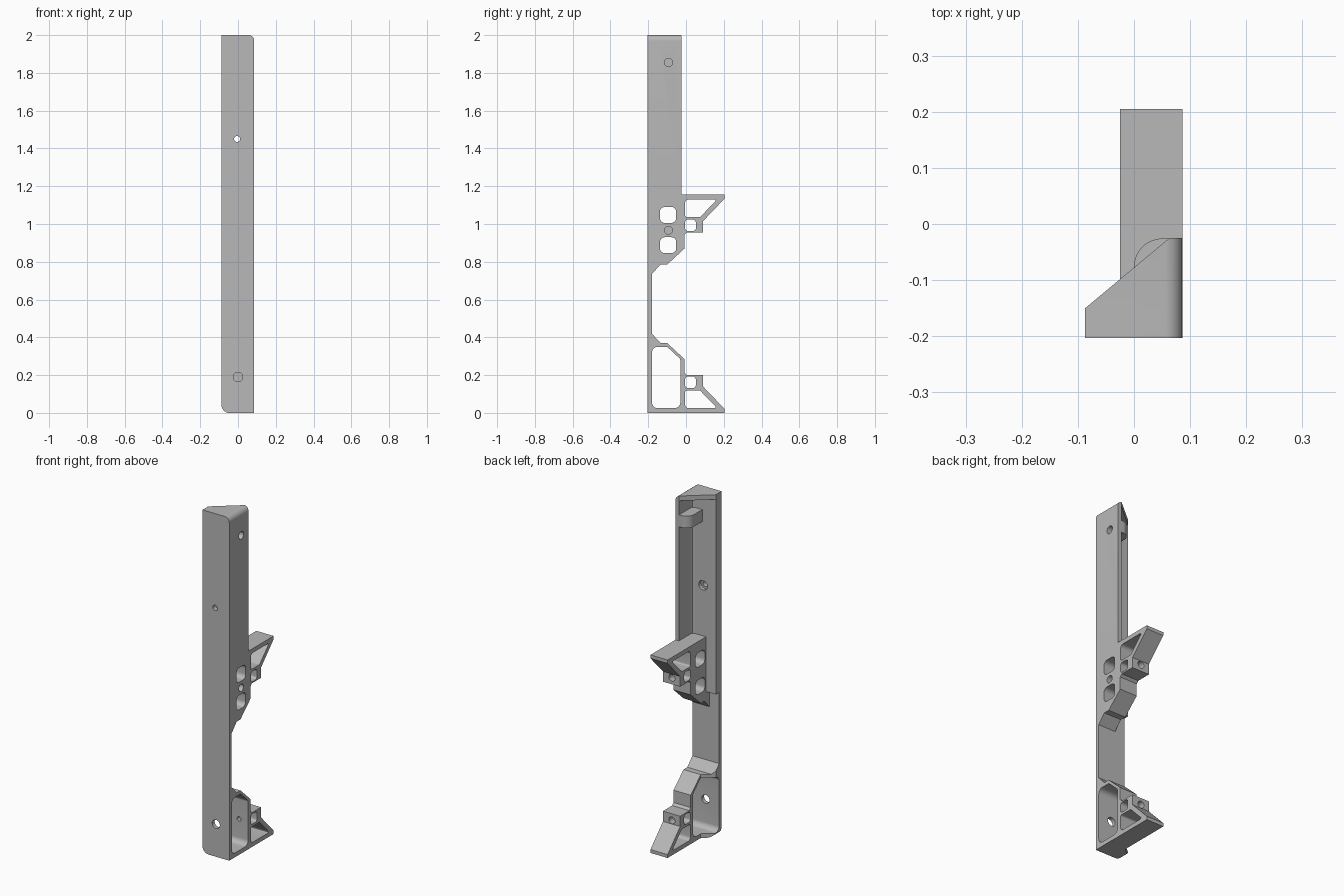
import bpy, bmesh, math
from mathutils import Vector

cube = bpy.data.objects.get("Cube")
if cube:
    bpy.data.objects.remove(cube, do_unlink=True)

grey = bpy.data.materials.new("plain grey")
grey.use_nodes = True
grey.diffuse_color = (0.48, 0.48, 0.48, 1)
bsdf = next(n for n in grey.node_tree.nodes if n.type == 'BSDF_PRINCIPLED')
bsdf.inputs["Base Color"].default_value = grey.diffuse_color

LEFT, RIGHT, FRONT, TOP = 0.086, -0.087, -0.203, 2.0
INNER = -0.025          # inner face of the brackets
MIRROR = 1.155          # the upper bracket is the lower one flipped in height


def prism(name, pts, axis, lo, hi):
    """Extrude a flat outline along an axis."""
    place = {'x': lambda p, t: (t, p[0], p[1]),
             'y': lambda p, t: (p[0], t, p[1]),
             'z': lambda p, t: (p[0], p[1], t)}[axis]
    bm = bmesh.new()
    a = [bm.verts.new(place(p, lo)) for p in pts]
    b = [bm.verts.new(place(p, hi)) for p in pts]
    bm.faces.new(a)
    bm.faces.new(b)
    for i in range(len(pts)):
        j = (i + 1) % len(pts)
        bm.faces.new((a[i], a[j], b[j], b[i]))
    bmesh.ops.recalc_face_normals(bm, faces=bm.faces)
    mesh = bpy.data.meshes.new(name)
    bm.to_mesh(mesh)
    bm.free()
    mesh.materials.append(grey)
    ob = bpy.data.objects.new(name, mesh)
    bpy.context.collection.objects.link(ob)
    return ob


def rect(a0, a1, b0, b1):
    return [(a0, b0), (a1, b0), (a1, b1), (a0, b1)]


def circle(u, v, r, n=24):
    return [(u + r * math.cos(math.tau * i / n), v + r * math.sin(math.tau * i / n))
            for i in range(n)]


def rounded(pts, radii, steps=6):
    """Replace corners by arcs; radii is one number or one per corner."""
    if not isinstance(radii, (list, tuple)):
        radii = [radii] * len(pts)
    out = []
    for i, r in enumerate(radii):
        p = Vector(pts[i])
        if r == 0:
            out.append(tuple(p))
            continue
        before, after = Vector(pts[i - 1]) - p, Vector(pts[(i + 1) % len(pts)]) - p
        half = before.angle(after) / 2
        cut = r / math.tan(half)
        centre = p + (before.normalized() + after.normalized()).normalized() * r / math.sin(half)
        start = p + before.normalized() * cut - centre
        end = p + after.normalized() * cut - centre
        for k in range(steps + 1):
            t = k / steps
            d = (start * (1 - t) + end * t).normalized()
            out.append(tuple(centre + d * r))
    return out


def combine(ob, tool, operation):
    """Apply a boolean and remove the tool object."""
    mod = ob.modifiers.new(operation, 'BOOLEAN')
    mod.operation, mod.solver, mod.object = operation, 'EXACT', tool
    bpy.ops.object.select_all(action='DESELECT')
    bpy.context.view_layer.objects.active = ob
    ob.select_set(True)
    bpy.ops.object.modifier_apply(modifier=mod.name)
    bpy.data.objects.remove(tool, do_unlink=True)


def cut(ob, pts, axis, lo, hi):
    combine(ob, prism("cutter", pts, axis, lo, hi), 'DIFFERENCE')


def trim_to_front(ob):
    """Round the two corners seen from the front."""
    shape = rounded(rect(RIGHT, LEFT, 0, TOP), [0.04, 0, 0.03, 0])
    combine(ob, prism("cutter", shape, 'y', -0.5, 0.5), 'INTERSECT')


# Front frame: thin plate, thick backing, side wall with fillet, slanted cap
frame = prism("front_frame", rect(RIGHT, LEFT, 0, TOP), 'y', FRONT, -0.181)
backing = rect(RIGHT, LEFT, 0.835, TOP)
combine(frame, prism("backing", backing, 'y', -0.195, -0.15), 'UNION')
wall = [(LEFT, -0.19), (LEFT, INNER), (0.063, INNER), (0.063, -0.135),
        (0.058, -0.145), (0.048, -0.151), (0.048, -0.19)]
combine(frame, prism("wall", wall, 'z', 1.14, TOP), 'UNION')
cap = [(RIGHT, -0.19), (LEFT, -0.19), (LEFT, INNER), (0.063, INNER), (RIGHT, -0.15)]
combine(frame, prism("cap", cap, 'z', 1.972, TOP), 'UNION')

# Rounded screw boss below the cap
boss = rounded([(0, -0.16), (0.07, -0.16), (0.07, INNER - 0.001), (0, INNER - 0.001)],
               [0, 0, 0, 0.05], 10)
combine(frame, prism("boss", boss, 'z', 1.82, 1.89), 'UNION')
trim_to_front(frame)

# Screw holes of the frame
cut(frame, circle(-0.005, 1.45, 0.016), 'y', -0.3, 0)
cut(frame, circle(-0.005, 1.45, 0.028), 'y', -0.172, 0)
cut(frame, circle(0, 0.19, 0.025), 'y', -0.3, 0)
cut(frame, circle(-0.093, 1.855, 0.022), 'x', 0.025, 0.2)

# Bracket side profile and its openings, as (y, z)
profile = [(-0.19, 0), (0.205, 0), (0.205, 0.02), (0.09, 0.14), (0.09, 0.2),
           (0.005, 0.2), (-0.008, 0.213), (-0.008, 0.285), (-0.1, 0.37),
           (-0.135, 0.37), (-0.181, 0.42), (-0.19, 0.42)]
triangle = rounded([(-0.005, 0.025), (0.165, 0.025), (0.075, 0.118), (-0.005, 0.118)],
                   [0.02, 0.006, 0.008, 0.01])
window = rounded(rect(-0.005, 0.052, 0.132, 0.192), 0.015)
pocket = rounded([(-0.18, 0.025), (-0.03, 0.025), (-0.03, 0.285), (-0.1, 0.35), (-0.18, 0.35)],
                 [0.03, 0.03, 0.02, 0.02, 0.03])
slots = [rounded(rect(-0.138, -0.052, z - 0.042, z + 0.042), 0.025) for z in (0.107, 0.267)]


def bracket(name, flip, inner, openings):
    def place(pts):
        return [(y, MIRROR - z) if flip else (y, z) for y, z in pts]
    ob = prism(name, place(profile), 'x', inner, LEFT)
    for shape in openings:
        cut(ob, place(shape), 'x', -0.3, 0.3)
    # Screw hole from the rear stub inward
    z = MIRROR - 0.162 if flip else 0.162
    cut(ob, circle(0.028, z, 0.02), 'y', 0.03, 0.2)
    cut(ob, circle(0.028, z, 0.013), 'y', -0.06, 0.1)
    return ob


upper = bracket("upper_bracket", True, INNER, [triangle, window] + slots)
cut(upper, circle(-0.093, 0.967, 0.021), 'x', 0.02, 0.2)

# Lower bracket widens along a slant toward the front plate
lower = bracket("lower_bracket", False, RIGHT, [triangle, window, pocket])
slant = [(RIGHT, -0.3), (0.2, -0.3), (0.2, 0.3), (INNER, 0.3), (INNER, -0.1), (RIGHT, -0.15)]
combine(lower, prism("cutter", slant, 'z', -0.1, 1), 'INTERSECT')
trim_to_front(lower)
cut(lower, circle(0, 0.19, 0.025), 'y', -0.3, -0.1)

# Smooth the curved faces and keep edges sharp
bpy.ops.object.select_all(action='DESELECT')
for ob in (frame, upper, lower):
    ob.select_set(True)
bpy.context.view_layer.objects.active = frame
bpy.ops.object.shade_smooth_by_angle(angle=math.radians(30))
